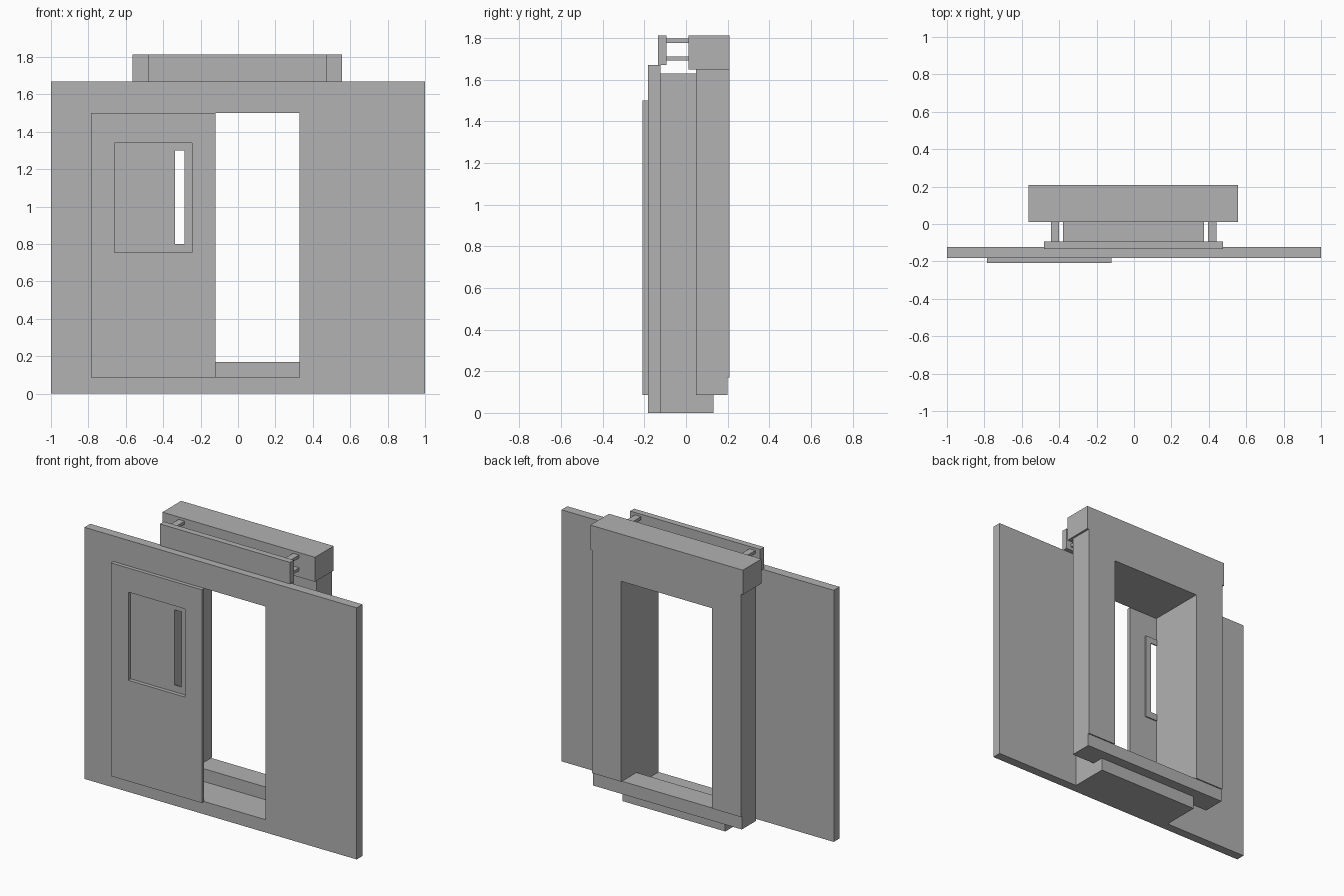
import bpy
import bmesh

cube = bpy.data.objects.get("Cube")
if cube:
    bpy.data.objects.remove(cube, do_unlink=True)

grey = bpy.data.materials.new("plain grey")
grey.use_nodes = True
grey.diffuse_color = (0.445, 0.445, 0.445, 1)
grey.node_tree.nodes["Principled BSDF"].inputs["Base Color"].default_value = grey.diffuse_color


def rect(x0, x1, z0, z1):
    return [(x0, z0), (x1, z0), (x1, z1), (x0, z1)]


def extrude(name, polygons, y0, y1):
    """Extrude joined x-z polygons from y0 back to y1."""
    bm = bmesh.new()
    faces = [bm.faces.new([bm.verts.new((x, y0, z)) for x, z in p]) for p in polygons]
    bmesh.ops.remove_doubles(bm, verts=bm.verts, dist=0.0001)
    front = list(bm.faces)
    result = bmesh.ops.extrude_face_region(bm, geom=front, use_keep_orig=True)
    for item in result["geom"]:
        if isinstance(item, bmesh.types.BMVert):
            item.co.y = y1
    bmesh.ops.recalc_face_normals(bm, faces=bm.faces)
    mesh = bpy.data.meshes.new(name)
    bm.to_mesh(mesh)
    bm.free()
    mesh.materials.append(grey)
    obj = bpy.data.objects.new(name, mesh)
    bpy.context.collection.objects.link(obj)
    return obj


def box(name, x0, x1, y0, y1, z0, z1):
    return extrude(name, [rect(x0, x1, z0, z1)], y0, y1)


def frame(name, outer, inner, y0, y1):
    """Rectangular plate with a rectangular hole."""
    o, i = rect(*outer), rect(*inner)
    quads = [[o[k], o[(k + 1) % 4], i[(k + 1) % 4], i[k]] for k in range(4)]
    return extrude(name, quads, y0, y1)


doorway = (-0.337, 0.33, 0.085, 1.5)
window = (-0.66, -0.245, 0.755, 1.34)

# Front wall and the passage behind it
frame("wall_panel", (-1, 1, 0, 1.67), doorway, -0.183, -0.122)
frame("passage_lining", (-0.38, 0.373, 0, 1.63), doorway, -0.122, 0.049)
box("threshold", -0.38, 0.373, 0.049, 0.131, 0, 0.085)

# Sliding door with its window surround
frame("sliding_door", (-0.787, -0.12, 0.085, 1.5), window, -0.208, -0.183)
frame("window_surround", window, (-0.62, -0.285, 0.8, 1.3), -0.183, -0.175)

# Rear portal: jambs and lintel, raised sill, top beam
x0, x1, bottom, top = doorway
left, right, sill_top, head = -0.55, 0.543, 0.17, 1.65
extrude("portal_frame", [[(left, sill_top), (x0, sill_top), (x0, top), (x1, top),
                          (x1, sill_top), (right, sill_top), (right, head), (left, head)]],
        0.049, 0.208)
box("portal_sill", left, right, 0.049, 0.2, bottom, sill_top)
box("top_beam", -0.563, 0.557, 0.012, 0.208, head, 1.813)

# Door rail held off the beam by two pairs of spacer bars
box("rail_plate", -0.48, 0.475, -0.134, -0.093, 1.67, 1.813)
for side, x in (("right", -0.422), ("left", 0.418)):
    for level, z in (("lower", 1.702), ("upper", 1.787)):
        box(f"{level}_{side}_spacer", x - 0.022, x + 0.022, -0.093, 0.012, z - 0.01, z + 0.01)
